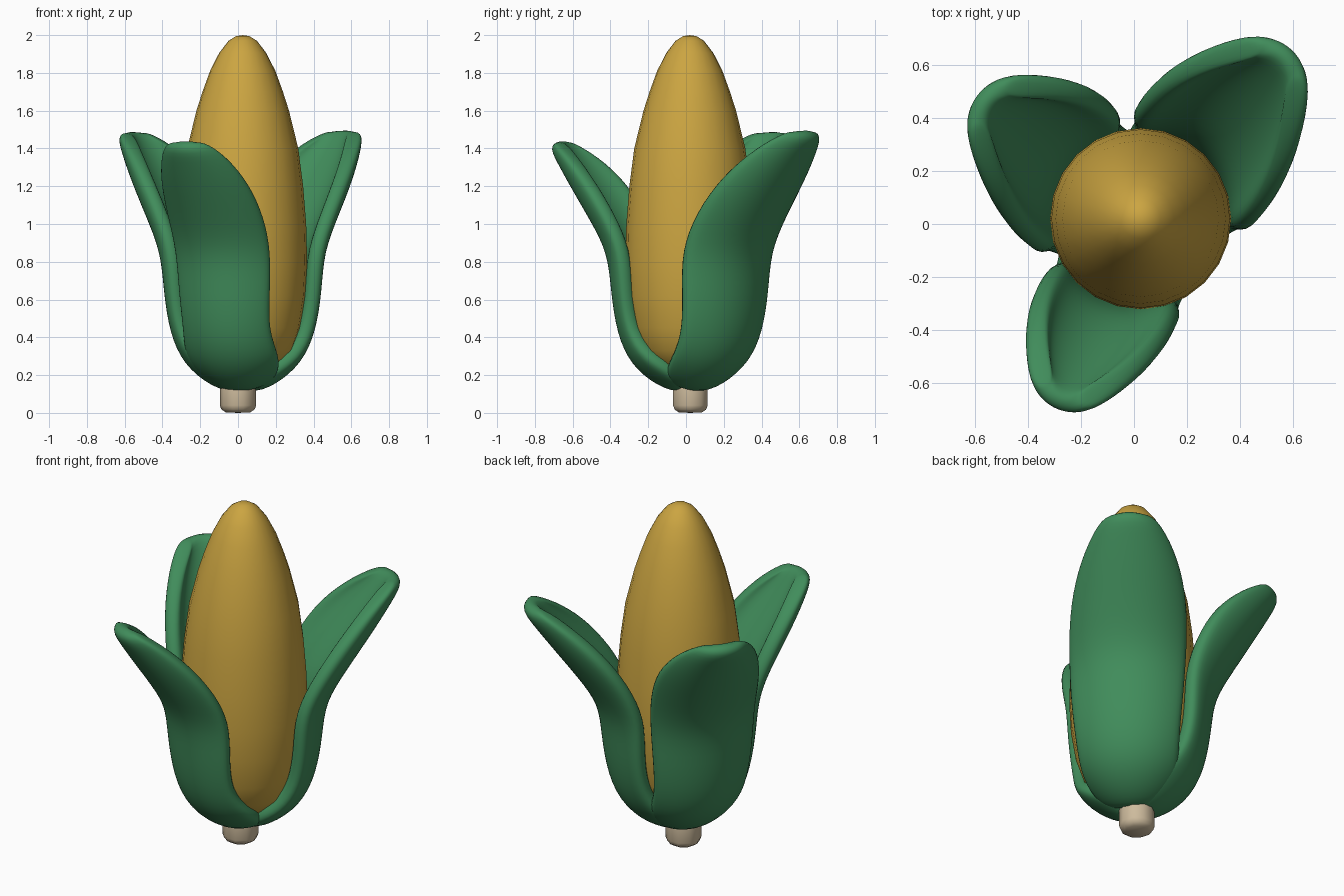
import bpy, bmesh, math
from mathutils import Vector

if "Cube" in bpy.data.objects:
    bpy.data.objects.remove(bpy.data.objects["Cube"])

CX, CY = 0.025, 0.02   # cob axis


def material(name, rgb):
    m = bpy.data.materials.new(name)
    m.diffuse_color = (*rgb, 1)
    m.use_nodes = True
    m.node_tree.nodes["Principled BSDF"].inputs["Base Color"].default_value = m.diffuse_color
    return m


KERNEL = material("corn gold", (0.60, 0.375, 0.053))
HUSK = material("husk green", (0.052, 0.265, 0.105))
STALK = material("stalk beige", (0.61, 0.495, 0.335))


def make_object(name, bm, mat):
    bmesh.ops.recalc_face_normals(bm, faces=bm.faces)
    me = bpy.data.meshes.new(name)
    bm.to_mesh(me)
    bm.free()
    me.materials.append(mat)
    for p in me.polygons:
        p.use_smooth = True
    ob = bpy.data.objects.new(name, me)
    bpy.context.collection.objects.link(ob)
    return ob


def lathe(name, profile, cx, cy, sides, mat):
    """Revolve (radius, z) points; zero radius makes a pole."""
    bm = bmesh.new()
    rings = []
    for r, z in profile:
        n = sides if r > 0 else 1
        rings.append([bm.verts.new((cx + r * math.cos(2 * math.pi * i / sides),
                                    cy + r * math.sin(2 * math.pi * i / sides), z))
                      for i in range(n)])
    for a, b in zip(rings, rings[1:]):
        for i in range(sides):
            j = (i + 1) % sides
            quad = [a[i % len(a)], a[j % len(a)], b[j % len(b)], b[i % len(b)]]
            bm.faces.new(list(dict.fromkeys(quad)))
    return make_object(name, bm, mat)


# cob
lathe("cob", [(0, 0.19), (0.11, 0.205), (0.2, 0.25), (0.265, 0.33), (0.305, 0.45),
              (0.332, 0.62), (0.341, 0.8), (0.336, 1.0), (0.32, 1.2), (0.294, 1.4),
              (0.245, 1.6), (0.213, 1.7), (0.173, 1.81), (0.125, 1.905),
              (0.075, 1.97), (0.035, 1.995), (0, 2.0)], CX, CY, 24, KERNEL)

# stalk
lathe("stalk", [(0, 0), (0.065, 0.003), (0.088, 0.018), (0.096, 0.04),
                (0.096, 0.12), (0.09, 0.22), (0, 0.22)], 0.0, 0.023, 10, STALK)

# husk leaf rows: spine distance, height, half width, curl in degrees, edge rise
ROWS = [(0.02, 0.142, 0.09, 50, 0.03), (0.15, 0.175, 0.195, 70, 0.06),
        (0.28, 0.275, 0.25, 60, 0.03), (0.350, 0.43, 0.28, 52, 0.01),
        (0.380, 0.65, 0.305, 51, 0), (0.40, 0.86, 0.315, 56, 0),
        (0.53, 1.06, 0.32, 66, 0), (0.67, 1.25, 0.29, 72, 0),
        (0.775, 1.40, 0.205, 72, 0), (0.83, 1.485, 0.105, 60, 0)]
COLS = 8


def leaf(name, angle, width, flare, lift, twist):
    bm = bmesh.new()
    grid = []
    for d, z, w, curl, rise in ROWS:
        # the upper part turns by the twist angle
        a = math.radians(angle + twist * max(0, min(1, (z - 0.8) / 0.5)))
        out = Vector((math.cos(a), math.sin(a), 0))
        side = Vector((-math.sin(a), math.cos(a), 0))
        if d > 0.4:
            d = 0.4 + (d - 0.4) * flare
        if z > 0.86:
            z = 0.86 + (z - 0.86) * lift
        if z > 0.4:
            w *= width
        phi = math.radians(curl)
        rho = w / math.sin(phi)
        row = []
        for i in range(COLS + 1):
            u = 2 * i / COLS - 1
            t = u * phi
            p = (Vector((CX, CY, z + rise * u * u)) + out * (d - rho * (1 - math.cos(t)))
                 + side * rho * math.sin(t))
            row.append(bm.verts.new(p))
        grid.append(row)
    for r0, r1 in zip(grid, grid[1:]):
        for i in range(COLS):
            bm.faces.new((r0[i], r0[i + 1], r1[i + 1], r1[i]))
    ob = make_object(name, bm, HUSK)
    s = ob.modifiers.new("thickness", 'SOLIDIFY')
    s.thickness = 0.09
    s.offset = 0
    sub = ob.modifiers.new("smooth", 'SUBSURF')
    sub.levels = sub.render_levels = 2


# three husk leaves, wide gap at the front right
leaf("front_leaf", 251, 0.79, 0.85, 0.92, -5)
leaf("back_right_leaf", 43.5, 0.95, 1.02, 1.01, 5)
leaf("back_left_leaf", 151, 0.92, 0.82, 1.0, -8)
